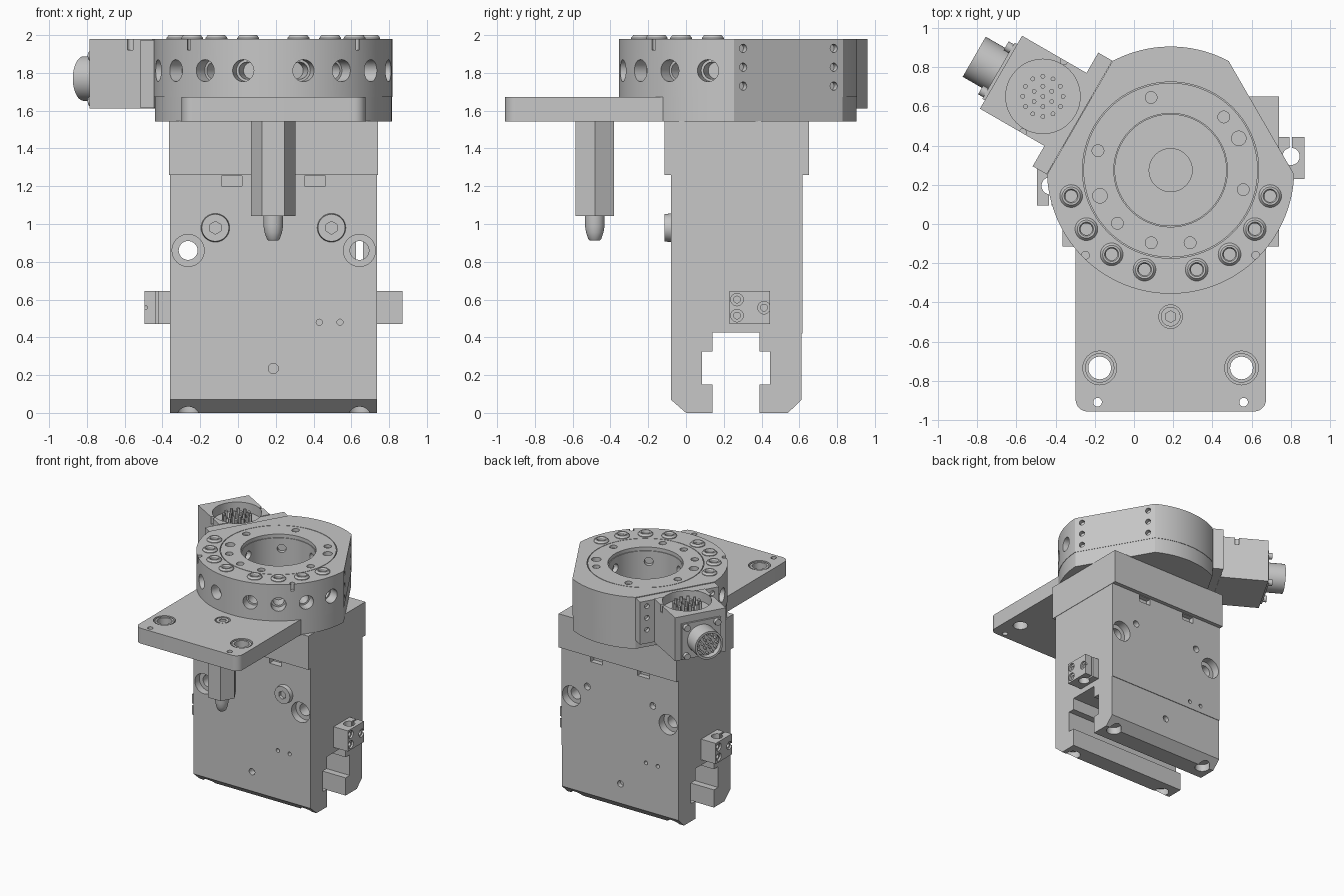
import bpy
import bmesh
from math import sin, cos, radians, pi
from mathutils import Matrix, Vector

cube = bpy.data.objects.get("Cube")
if cube:
    bpy.data.objects.remove(cube, do_unlink=True)

COLOUR = (0.57, 0.57, 0.57, 1)
grey = bpy.data.materials.new("machined grey")
grey.use_nodes = True
grey.diffuse_color = COLOUR
grey.node_tree.nodes["Principled BSDF"].inputs["Base Color"].default_value = COLOUR

IDENTITY = Matrix.Identity(4)
parts = []


def finish(name, bm, matrix=IDENTITY):
    bmesh.ops.transform(bm, matrix=matrix, verts=bm.verts)
    bmesh.ops.recalc_face_normals(bm, faces=bm.faces)
    mesh = bpy.data.meshes.new(name)
    bm.to_mesh(mesh)
    bm.free()
    mesh.materials.append(grey)
    ob = bpy.data.objects.new(name, mesh)
    bpy.context.scene.collection.objects.link(ob)
    parts.append(ob)
    return ob


def cyl(name, start, end, radius, end_radius=None, segments=32, matrix=IDENTITY):
    start, end = Vector(start), Vector(end)
    axis = end - start
    place = Matrix.Translation((start + end) / 2) @ axis.to_track_quat('Z', 'Y').to_matrix().to_4x4()
    bm = bmesh.new()
    bmesh.ops.create_cone(bm, cap_ends=True, segments=segments, radius1=radius,
                          radius2=radius if end_radius is None else end_radius, depth=axis.length)
    return finish(name, bm, matrix @ place)


def box(name, low, high, matrix=IDENTITY, corner=0):
    low, high = Vector(low), Vector(high)
    bm = bmesh.new()
    bmesh.ops.create_cube(bm, size=1)
    bmesh.ops.transform(bm, verts=bm.verts, matrix=Matrix.Translation((low + high) / 2)
                        @ Matrix.Diagonal((*(high - low), 1)))
    if corner:  # round the two upright front edges
        edges = [e for e in bm.edges if all(abs(v.co.y - low.y) < 0.001 for v in e.verts)
                 and abs(e.verts[0].co.z - e.verts[1].co.z) > 0.01]
        bmesh.ops.bevel(bm, geom=edges, offset=corner, segments=8, profile=0.5, affect='EDGES')
    return finish(name, bm, matrix)


def prism(name, points, low, high, matrix=IDENTITY):
    bm = bmesh.new()
    face = bm.faces.new([bm.verts.new((a, b, low)) for a, b in points])
    top = bmesh.ops.extrude_face_region(bm, geom=[face])["geom"]
    bmesh.ops.translate(bm, vec=(0, 0, high - low),
                        verts=[g for g in top if isinstance(g, bmesh.types.BMVert)])
    return finish(name, bm, matrix)


def lathe(name, profile, matrix, segments=32):
    bm = bmesh.new()
    rings = [[bm.verts.new((r * cos(2 * pi * i / segments), r * sin(2 * pi * i / segments), z))
              for r, z in profile] for i in range(segments)]
    for i, ring in enumerate(rings):
        after = rings[(i + 1) % segments]
        for j in range(len(profile)):
            k = (j + 1) % len(profile)
            bm.faces.new((ring[j], after[j], after[k], ring[k]))
    return finish(name, bm, matrix)


def combine(target, others, operation='DIFFERENCE'):
    for other in others:
        other.hide_render = True
        mod = target.modifiers.new("cut", 'BOOLEAN')
        mod.operation, mod.solver, mod.object = operation, 'EXACT', other
    bpy.context.view_layer.update()
    graph = bpy.context.evaluated_depsgraph_get()
    mesh = bpy.data.meshes.new_from_object(target.evaluated_get(graph))
    target.modifiers.clear()
    target.data = mesh
    for other in others:
        parts.remove(other)
        bpy.data.objects.remove(other, do_unlink=True)


CX, CY = 0.187, 0.275
HUB = Matrix.Translation((CX, CY, 0))


def polar(radius, angle, z):
    return (CX + radius * cos(radians(angle)), CY + radius * sin(radians(angle)), z)


# Main block with slotted, chamfered foot
SIDEWAYS = Matrix(((0, 0, 1, 0), (1, 0, 0, 0), (0, 1, 0, 0), (0, 0, 0, 1)))
foot_profile = [(0, 0), (0.14, 0), (0.14, 0.15), (0.085, 0.15), (0.085, 0.325), (0.14, 0.325),
                (0.14, 0.425), (0.39, 0.425), (0.39, 0.325), (0.445, 0.325), (0.445, 0.15),
                (0.39, 0.15), (0.39, 0), (0.54, 0), (0.612, 0.07), (0.612, 0.42), (0.617, 0.42),
                (0.617, 1.265), (-0.08, 1.265), (-0.08, 0.07)]
body = prism("main_block", foot_profile, -0.36, 0.737, SIDEWAYS)
cuts = []
for x in (-0.264, 0.643):
    cuts += [cyl("cut", (x, -0.2, 0.86), (x, 0.8, 0.86), 0.05),
             cyl("cut", (x, -0.2, 0.86), (x, -0.02, 0.86), 0.085),
             cyl("cut", (x, 0.55, 0.86), (x, 0.8, 0.86), 0.085),
             cyl("cut", (x, 0.02, -0.1), (x, 0.02, 0.06), 0.058),
             cyl("cut", (x, 0.52, -0.1), (x, 0.52, 0.06), 0.058)]
for turn in (0, pi):
    m = HUB @ Matrix.Rotation(turn, 4, 'Z')
    for x, z, r in ((0.243, 0.48, 0.016), (0.353, 0.48, 0.016), (0, 0.235, 0.027)):
        cuts.append(cyl("cut", (x, -0.5, z), (x, -0.3, z), r, segments=20, matrix=m))
    for x in (-0.22, 0.22):
        cuts.append(box("cut", (x - 0.055, -0.5, 1.2), (x + 0.055, -0.3, 1.255), m))
for x in (-0.12, 0.495):
    cuts.append(cyl("cut", (x, 0.57, 0.98), (x, 0.7, 0.98), 0.028, segments=20))
combine(body, cuts)
box("upper_block", (-0.365, -0.115, 1.26), (0.74, 0.65, 1.545))

# Guide strips inside the right through hole
for low, high in ((0.59, 0.624), (0.662, 0.696)):
    box("guide_strip", (low, 0.1, 0.805), (high, 0.4, 0.915))

# Front plugs with hexagon sockets
for x in (-0.12, 0.495):
    plug = cyl("front_plug", (x, -0.07, 0.98), (x, -0.115, 0.98), 0.077, 0.072)
    combine(plug, [cyl("cut", (x, -0.09, 0.98), (x, -0.2, 0.98), 0.034, segments=6)])

# Split clamps on both sides
for turn in (0, pi):
    m = Matrix.Translation((0.187, 0.27, 0)) @ Matrix.Rotation(turn, 4, 'Z')
    clamp = box("side_clamp", (0.54, -0.04, 0.47), (0.683, 0.175, 0.645), m)
    cuts = [cyl("cut", (0.615, 0.075, 0.4), (0.615, 0.075, 0.7), 0.044, matrix=m),
            box("cut", (0.607, 0.075, 0.4), (0.621, 0.3, 0.7), m)]
    for y, z in ((0, 0.6), (0, 0.515), (0.143, 0.557)):
        cuts += [cyl("cut", (0.668, y, z), (0.7, y, z), 0.033, matrix=m),
                 cyl("cut", (0.63, y, z), (0.7, y, z), 0.018, segments=20, matrix=m)]
    combine(clamp, cuts)

# Rounded disc outline with two flats, shared by plate and ring
RADIUS, FLAT = 0.631, 0.535
outline = [(RADIUS * cos(radians(a)), RADIUS * sin(radians(a))) for a in range(0, 360, 2)
           if abs(a - 150) > 31 and not (a < 61 or a > 359)]

# Adapter plate
plate = box("adapter_plate", (-0.298, -0.957, 1.542), (0.674, 0.275, 1.672), corner=0.06)
disc_outline = [(a * 0.995, b * 0.995) for a, b in outline]
combine(plate, [prism("disc", disc_outline, 1.542, 1.672, HUB)], 'UNION')
cuts = [cyl("cut", (CX, -0.473, 1.655), (CX, -0.473, 1.8), 0.06),
        cyl("cut", (CX, CY, 1.56), (CX, CY, 1.8), 0.11)]
for side in (-1, 1):
    x = CX + side * 0.362
    cuts += [cyl("cut", (x, -0.735, 1.4), (x, -0.735, 1.8), 0.058),
             cyl("cut", (x, -0.735, 1.64), (x, -0.735, 1.8), 0.086),
             cyl("cut", (CX + side * 0.373, -0.91, 1.4), (CX + side * 0.373, -0.91, 1.8), 0.022)]
    lathe("bushing", [(0.058, 1.56), (0.075, 1.56), (0.075, 1.667), (0.058, 1.667)],
          Matrix.Translation((x, -0.735, 0)))
combine(plate, cuts)
screw = cyl("plate_screw", (CX, -0.473, 1.65), (CX, -0.473, 1.67), 0.05)
combine(screw, [cyl("cut", (CX, -0.473, 1.66), (CX, -0.473, 1.8), 0.03, segments=6)])

# Hexagonal locating post with pointed tip
POST = Matrix.Translation((CX, -0.483, 0))
prism("post", [(0.118 * cos(i * pi / 3), 0.118 * sin(i * pi / 3)) for i in range(6)], 1.042, 1.55, POST)
tip = [(0.001, 1.06), (0.052, 1.06), (0.052, 0.99), (0.046, 0.955), (0.034, 0.92),
       (0.026, 0.912), (0.001, 0.912)]
lathe("post_tip", tip, POST)

# Coupling ring with side ports, top ports and bore
ring = prism("coupling_ring", outline, 1.672, 1.98, HUB)
cuts = [cyl("cut", (CX, CY, 1.95), (CX, CY, 2.1), 0.45, segments=96),
        cyl("cut", (CX, CY, 1.70), (CX, CY, 2.1), 0.284, segments=64),
        cyl("cut", (CX, CY, 1.6), (CX, CY, 1.8), 0.11)]
for offset in (14.7, 35, 55, 75.4):
    for a in (270 - offset, 270 + offset):
        cuts += [cyl("cut", polar(0.55, a, 1.812), polar(0.7, a, 1.812), 0.058),
                 cyl("cut", polar(0.45, a, 1.812), polar(0.7, a, 1.812), 0.045, segments=24),
                 cyl("cut", polar(0.525, a, 1.93), polar(0.525, a, 2.1), 0.03, segments=24)]
        lathe("port_collar", [(0.03, 1.97), (0.058, 1.97), (0.058, 1.985), (0.046, 2.0),
                              (0.036, 2.0), (0.03, 1.99)], Matrix.Translation(polar(0.525, a, 0)))
for a in (225, 315):
    cuts.append(cyl("cut", polar(0.615, a, 1.92), polar(0.615, a, 2.1), 0.02, segments=20))
for t in (-0.277, 0.277):
    for z in (1.73, 1.83, 1.93):
        m = HUB @ Matrix.Rotation(radians(30), 4, 'Z')
        cuts.append(cyl("cut", (0.5, t, z), (0.6, t, z), 0.022, segments=20, matrix=m))
for a in (25, 200):
    cuts.append(cyl("cut", polar(0.384, a, 1.85), polar(0.384, a, 2.1), 0.037))
for a in range(0, 360, 60):
    cuts.append(cyl("cut", polar(0.2, a, 1.86), polar(0.32, a, 1.86), 0.035, segments=24))
combine(ring, cuts)

# Inset face plate on the ring
face = cyl("face_plate", (CX, CY, 1.945), (CX, CY, 1.98), 0.445, segments=96)
cuts = [cyl("cut", (CX, CY, 1.8), (CX, CY, 2.1), 0.29, segments=64)]
for a in (45, 105, 165, 225, 255, 285, 345):
    cuts.append(cyl("cut", polar(0.384, a, 1.955), polar(0.384, a, 2.1), 0.03, segments=24))
for a in (25, 200):
    cuts.append(cyl("cut", polar(0.384, a, 1.8), polar(0.384, a, 2.1), 0.037))
combine(face, cuts)

# Electrical connector on the left flat, built along its own outward axis
OUT = HUB @ Matrix.Rotation(radians(150), 4, 'Z')
bracket = box("connector_bracket", (0.537, -0.335, 1.615), (0.62, 0.335, 1.975), OUT)
housing = box("connector_housing", (0.615, -0.215, 1.612), (1.0, 0.215, 1.98), OUT)
cuts = [cyl("cut", (0.7, t, z), (0.59, t, z), 0.02, segments=20, matrix=OUT)
        for t in (-0.277, 0.277) for z in (1.73, 1.83, 1.93)]
combine(bracket, cuts + [cyl("cut", (0.753, 0, 1.9), (0.753, 0, 2.1), 0.19, segments=48, matrix=OUT)])
cuts = [cyl("cut", (0.75, t, 1.92), (0.75, t, 2.1), 0.018, segments=20, matrix=OUT) for t in (-0.21, 0.21)]
combine(housing, cuts + [cyl("cut", (0.753, 0, 1.9), (0.753, 0, 2.1), 0.19, segments=48, matrix=OUT)])
box("plug_flange", (0.995, -0.165, 1.62), (1.015, 0.165, 1.92), OUT)
for t in (-0.13, 0.13):
    for z in (1.65, 1.89):
        cyl("flange_screw", (1.01, t, z), (1.045, t, z), 0.026, segments=20, matrix=OUT)
socket = cyl("plug_socket", (1.01, 0, 1.77), (1.158, 0, 1.77), 0.118, segments=48, matrix=OUT)
combine(socket, [cyl("cut", (1.11, 0, 1.77), (1.3, 0, 1.77), 0.1, segments=48, matrix=OUT)])
for count, spread in ((1, 0), (6, 0.052), (12, 0.103)):
    for i in range(count):
        a, b = spread * cos(2 * pi * i / count), spread * sin(2 * pi * i / count)
        cyl("contact_pin", (0.753 + a, b, 1.89), (0.753 + a, b, 1.97), 0.012, segments=12, matrix=OUT)
        cyl("plug_pin", (1.1, a * 0.75, 1.77 + b * 0.75), (1.14, a * 0.75, 1.77 + b * 0.75),
            0.009, segments=12, matrix=OUT)

# Smooth round walls, keep machined edges crisp
bpy.ops.object.select_all(action='DESELECT')
for ob in parts:
    ob.select_set(True)
bpy.context.view_layer.objects.active = body
bpy.ops.object.shade_smooth_by_angle(angle=radians(30))
